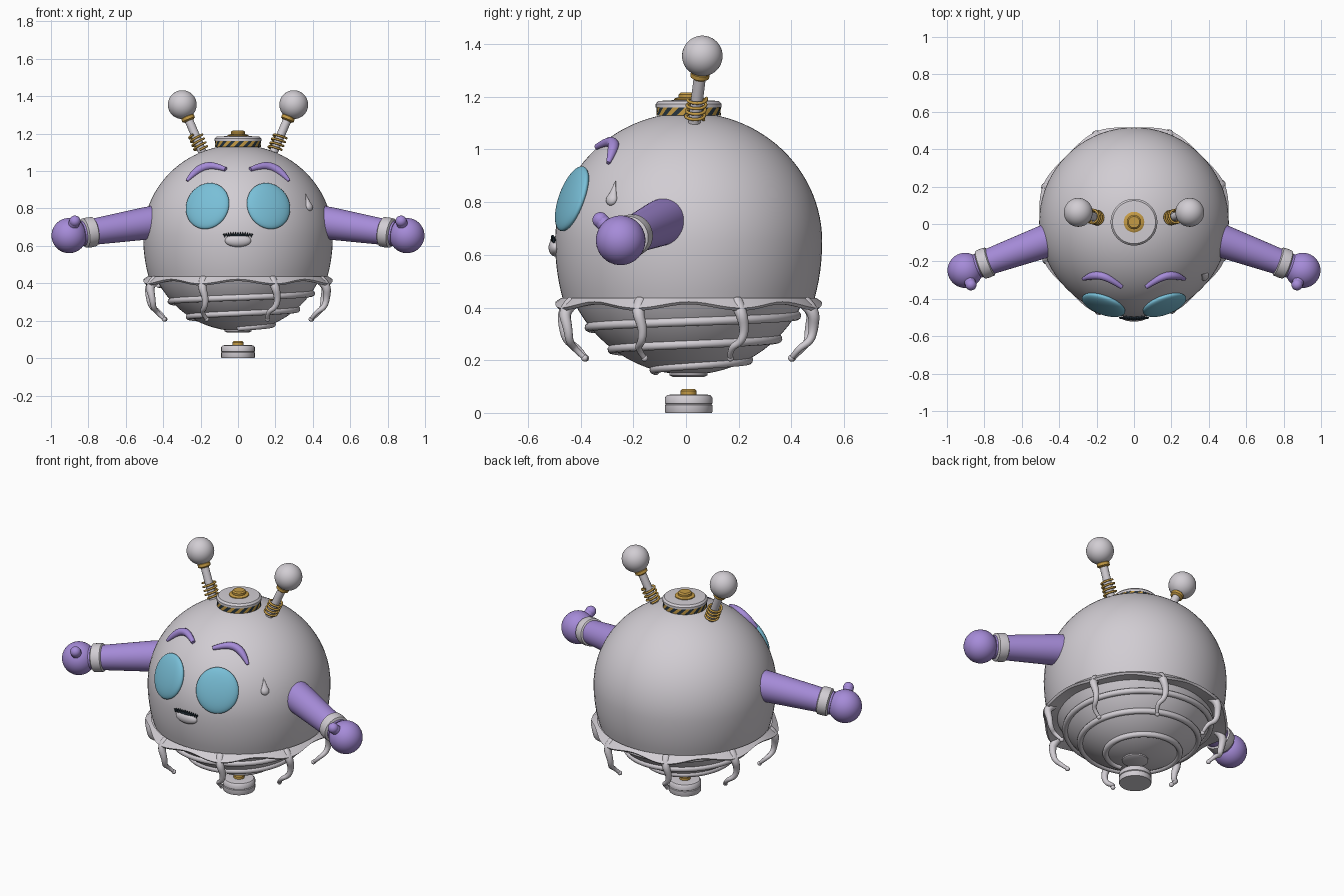
import bpy, bmesh, math
from math import sin, cos, pi, tau, radians, sqrt
from mathutils import Vector

if "Cube" in bpy.data.objects:
    bpy.data.objects.remove(bpy.data.objects["Cube"], do_unlink=True)


def material(name, rgb):
    m = bpy.data.materials.new(name)
    m.use_nodes = True
    m.diffuse_color = (*rgb, 1)
    m.node_tree.nodes["Principled BSDF"].inputs["Base Color"].default_value = (*rgb, 1)
    return m


WHITE = material("pale grey", (0.64, 0.61, 0.65))
PURPLE = material("lavender", (0.38, 0.26, 0.69))
BLUE = material("sky blue", (0.19, 0.52, 0.68))
GOLD = material("gold", (0.56, 0.33, 0.06))
DARK = material("dark navy", (0.02, 0.035, 0.05))
parts = []


def add(name, mesh, mats, loc=(0, 0, 0), rot=None, scale=(1, 1, 1)):
    for m in mats:
        mesh.materials.append(m)
    ob = bpy.data.objects.new(name, mesh)
    bpy.context.collection.objects.link(ob)
    ob.location, ob.scale = loc, scale
    if rot:
        ob.rotation_euler = rot.to_euler()
    parts.append(ob)
    return ob


def lathe(name, profile, mats, loc=(0, 0, 0), rot=None, scale=(1, 1, 1),
          segs=48, twist=0.0, shape=None, stripe=0):
    """Spin (radius, height) pairs round local z; ends are capped."""
    bm = bmesh.new()
    rings = []
    for k, (r, z) in enumerate(profile):
        ring = []
        for i in range(segs):
            a = tau * (i + twist * k) / segs
            rr, zz = shape(k, a, r, z) if shape else (r, z)
            ring.append(bm.verts.new((rr * cos(a), rr * sin(a), zz)))
        rings.append(ring)
    for lo, hi in zip(rings, rings[1:]):
        for i in range(segs):
            j = (i + 1) % segs
            f = bm.faces.new((lo[i], lo[j], hi[j], hi[i]))
            if stripe:
                f.material_index = (i // stripe) % 2
    if not shape:
        bm.faces.new(rings[0][::-1])
        bm.faces.new(rings[-1])
    bmesh.ops.remove_doubles(bm, verts=bm.verts, dist=1e-5)
    bmesh.ops.recalc_face_normals(bm, faces=bm.faces)
    me = bpy.data.meshes.new(name)
    bm.to_mesh(me)
    bm.free()
    return add(name, me, mats, loc, rot, scale)


def ball(name, loc, scale, mat, rot=None):
    bm = bmesh.new()
    bmesh.ops.create_uvsphere(bm, u_segments=40, v_segments=24, radius=1)
    me = bpy.data.meshes.new(name)
    bm.to_mesh(me)
    bm.free()
    return add(name, me, [mat], loc, rot, scale)


def tube(name, points, radii, mat, smooth=True):
    """Sweep a round section along points, with a radius for each point."""
    cu = bpy.data.curves.new(name, "CURVE")
    cu.dimensions, cu.bevel_depth, cu.bevel_resolution = "3D", 1.0, 3
    cu.use_fill_caps = True
    sp = cu.splines.new("NURBS" if smooth else "POLY")
    sp.points.add(len(points) - 1)
    for p, co, r in zip(sp.points, points, radii):
        p.co, p.radius = (*co, 1), r
    if smooth:
        sp.order_u, sp.use_endpoint_u, sp.resolution_u = 3, True, 6
    tmp = bpy.data.objects.new(name + "_path", cu)
    bpy.context.collection.objects.link(tmp)
    dg = bpy.context.evaluated_depsgraph_get()
    me = bpy.data.meshes.new_from_object(tmp.evaluated_get(dg))
    bpy.data.objects.remove(tmp, do_unlink=True)
    me.materials.clear()
    return add(name, me, [mat])


CY, CZ, R = 0.01, 0.65, 0.507     # body centre and radius
CENTRE = Vector((0, CY, CZ))


def on_body(x, z, lift=0.0):
    """Front surface point of the body, with its outward direction."""
    tall = 0.49 if z > CZ else 0.65
    r = R * sqrt(1 - ((z - CZ) / tall) ** 2)
    p = Vector((x, CY - sqrt(r * r - x * x), z))
    n = (p - CENTRE).normalized()
    return p + n * lift, n


# Round body, its upper dome and lower bowl
dome = []
for i in range(33):
    a = radians(-20 + 110 * i / 32)
    dome.append((R * cos(a), CZ + sin(a) * (0.49 if a > 0 else 0.65)))
lathe("body", dome, [WHITE], (0, CY, 0), segs=72)


def bowl_radius(z):
    return 0.5 * sqrt(max(0.0, 1 - ((z - 0.64) / 0.495) ** 2)) * 0.97


bowl = [(bowl_radius(z), z) for z in (0.15 + 0.27 * (i / 14) ** 1.6 for i in range(15))]
lathe("lower_bowl", bowl, [WHITE], (0, CY, 0), segs=64)

# Wavy skirt hem
def frill(k, a, r, z):
    w = cos(8 * a + pi)
    amount = (0, 1, 1, 0)[k]
    return r + 0.01 * w * amount, z - 0.012 * w * amount


lathe("skirt_hem", [(0.485, 0.436), (0.515, 0.41), (0.505, 0.4), (0.42, 0.415)],
      [WHITE], (0, CY, 0), segs=96, shape=frill)

# Spiral pipe winding down the bowl
spiral = []
for i in range(101):
    t = i / 100
    a = pi - t * tau * 2.75
    z = 0.395 - 0.235 * t ** 0.92
    r = bowl_radius(z) + 0.006
    spiral.append((r * cos(a), CY + r * sin(a), z))
tube("spiral_pipe", spiral, [0.017] * len(spiral), WHITE)

# Curly tendrils under the hem
for k in range(8):
    a = radians(22.5 + 45 * k)
    pts = []
    for r, side, z in ((0.475, 0, 0.42), (0.515, 0, 0.39), (0.505, 0.022, 0.32),
                       (0.495, 0.012, 0.27), (0.46, -0.022, 0.245), (0.425, -0.005, 0.208)):
        pts.append((r * cos(a) - side * sin(a), CY + r * sin(a) + side * cos(a), z))
    tube(f"tendril_{k}", pts, (0.026, 0.024, 0.018, 0.015, 0.012, 0.01), WHITE)
    ball(f"tendril_tip_{k}", pts[-1], (0.013,) * 3, WHITE)

# Floating foot and collar
lathe("bottom_collar", [(0.06, 0.137), (0.072, 0.143), (0.072, 0.165)], [WHITE], (0, CY, 0))
lathe("foot", [(0.088, 0), (0.09, 0.004), (0.09, 0.03), (0.086, 0.033), (0.09, 0.036),
               (0.09, 0.058), (0.082, 0.068), (0.06, 0.07)], [WHITE], (0, CY, 0))
lathe("foot_knob", [(0.03, 0.065), (0.03, 0.084), (0.024, 0.091)], [GOLD], (0, CY, 0))

# Striped cap with button
lathe("cap_stripes", [(0.123, 1.128), (0.123, 1.162)], [GOLD, DARK], (0, CY, 0),
      segs=64, twist=3, stripe=2)
lathe("cap_disc", [(0.125, 1.16), (0.125, 1.173), (0.115, 1.184), (0.06, 1.187)],
      [WHITE], (0, CY, 0))
lathe("cap_button", [(0.055, 1.18), (0.055, 1.192), (0.048, 1.196), (0.038, 1.197),
                     (0.038, 1.209), (0.03, 1.216)], [GOLD], (0, CY, 0))

for side, s in (("left", 1), ("right", -1)):
    # Antenna: rod, spring, collar and ball
    base, top = Vector((s * 0.185, 0.03, 1.09)), Vector((s * 0.298, 0.062, 1.355))
    axis = (top - base).normalized()
    turn = axis.to_track_quat("Z", "Y")
    lathe(f"{side}_antenna_rod", [(0.023, 0), (0.023, 0.27)], [WHITE], base, turn, segs=24)
    coil = []
    for i in range(61):
        a = tau * 4 * i / 60
        coil.append(base + turn @ Vector((0.036 * cos(a), 0.036 * sin(a), 0.025 + 0.09 * i / 60)))
    tube(f"{side}_antenna_spring", coil, [0.006] * len(coil), GOLD)
    lathe(f"{side}_antenna_collar", [(0.026, 0.195), (0.036, 0.202), (0.036, 0.218), (0.028, 0.226)],
          [GOLD], base, turn, segs=32)
    ball(f"{side}_antenna_ball", top, (0.077,) * 3, WHITE)

    # Arm, cuff, hand and thumb
    shoulder, hand = Vector((s * 0.4, -0.065, 0.735)), Vector((s * 0.903, -0.248, 0.655))
    axis = (hand - shoulder).normalized()
    turn = axis.to_track_quat("Z", "Y")
    lathe(f"{side}_arm", [(0.088, 0), (0.087, 0.1), (0.066, 0.47)], [PURPLE], shoulder, turn)
    lathe(f"{side}_cuff", [(0.066, 0.392), (0.079, 0.4), (0.081, 0.425), (0.079, 0.452),
                           (0.066, 0.46)], [WHITE], shoulder, turn)
    ball(f"{side}_hand", hand, (0.094,) * 3, PURPLE)
    tip = Vector((s * 0.872, -0.325, 0.732))
    tube(f"{side}_thumb", [hand, hand.lerp(tip, 0.5), tip], (0.034, 0.032, 0.029), PURPLE)
    ball(f"{side}_thumb_tip", tip, (0.03,) * 3, PURPLE)

    # Eye lens
    p, n = on_body(s * 0.165, 0.815, -0.006)
    ball(f"{side}_eye", p, (0.122, 0.13, 0.033), BLUE, n.to_track_quat("Z", "Y"))

    # Eyebrow arch
    brow = [on_body(s * x, z, 0.006)[0] for x, z in
            ((0.27, 0.945), (0.235, 0.985), (0.18, 1.02), (0.12, 1.025), (0.065, 1.005))]
    tube(f"{side}_eyebrow", brow, (0.008, 0.02, 0.023, 0.019, 0.012), PURPLE)

# Mouth: lip and dark wavy moustache
lip, _ = on_body(0, 0.628)
ball("lip", lip, (0.07, 0.025, 0.034), WHITE)
wave = []
for i in range(25):
    x = -0.075 + 0.15 * i / 24
    wave.append(on_body(x, 0.663 + 0.008 * (-1) ** i - 1.2 * x * x, 0.01)[0])
tube("moustache", wave, [0.005] * len(wave), DARK, smooth=False)
ball("mouth_gap", on_body(0, 0.656)[0], (0.06, 0.018, 0.008), DARK)

# Sweat drop on the cheek
p, n = on_body(0.38, 0.81)
drop = [(0.001, 0.075), (0.007, 0.05), (0.016, 0.022)]
drop += [(0.024 * cos(radians(a)), 0.024 * sin(radians(a))) for a in range(30, -91, -20)]
lathe("sweat_drop", drop, [WHITE], p, n.to_track_quat("-Y", "Z"), (1, 0.7, 1), segs=24)

# Smooth shading with crisp edges
bpy.ops.object.select_all(action="DESELECT")
for ob in parts:
    ob.select_set(True)
bpy.context.view_layer.objects.active = parts[0]
bpy.ops.object.shade_smooth_by_angle(angle=radians(40))
